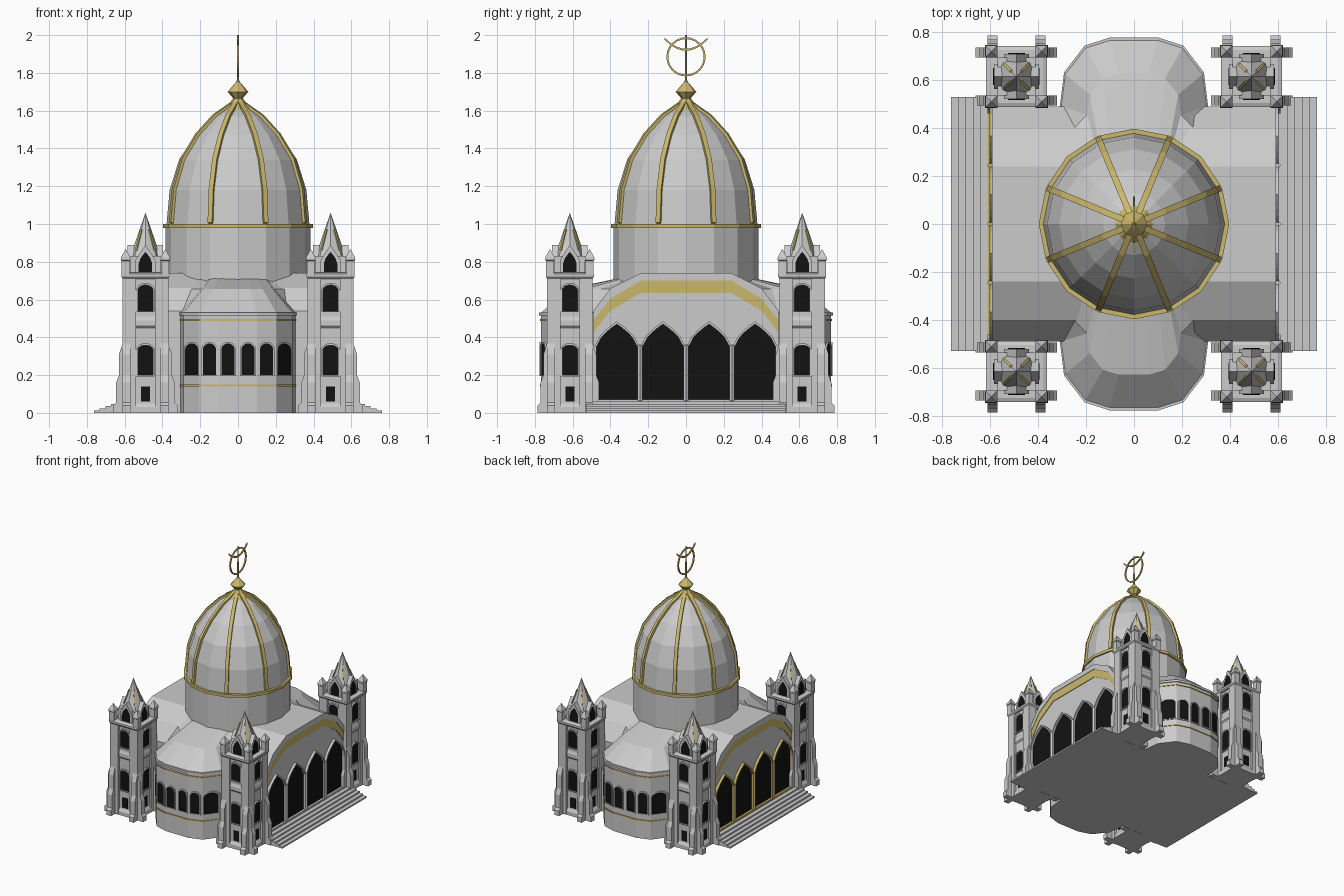
import bpy, bmesh
from math import sin, cos, pi, sqrt

if "Cube" in bpy.data.objects:
    bpy.data.objects.remove(bpy.data.objects["Cube"])

GOLD = bpy.data.materials.new("gold"); GOLD.diffuse_color = (0.6, 0.48, 0.15, 1)
DARK = bpy.data.materials.new("dark"); DARK.diffuse_color = (0.006, 0.006, 0.006, 1)
parts = {}


def bm_of(name):
    if name not in parts:
        parts[name] = bmesh.new()
    return parts[name]


def prism(name, pts, f, d0, d1):
    """Extrude a 2D outline from depth d0 to d1, placed by mapping f(u, v, d)."""
    bm = bm_of(name)
    a = [bm.verts.new(f(u, v, d0)) for u, v in pts]
    b = [bm.verts.new(f(u, v, d1)) for u, v in pts]
    bm.faces.new(a)
    bm.faces.new(b[::-1])
    for i in range(len(pts)):
        j = (i + 1) % len(pts)
        bm.faces.new((a[j], a[i], b[i], b[j]))


def strip(name, inner, outer, f, d0, d1, closed=False):
    """Solid band between two matching polylines."""
    bm = bm_of(name)
    rows = [[bm.verts.new(f(u, v, d)) for u, v in line]
            for line, d in ((inner, d0), (outer, d0), (outer, d1), (inner, d1))]
    n = len(inner)
    for i in range(n if closed else n - 1):
        j = (i + 1) % n
        for k in range(4):
            m = (k + 1) % 4
            bm.faces.new((rows[k][i], rows[k][j], rows[m][j], rows[m][i]))
    if not closed:
        bm.faces.new([r[0] for r in rows])
        bm.faces.new([r[-1] for r in rows][::-1])


def turn(name, prof, n, cx=0, cy=0, phase=0):
    """Revolve a (radius, z) profile with n sides."""
    bm = bm_of(name)
    rings = [[bm.verts.new((cx + r * cos(phase + 2 * pi * i / n), cy + r * sin(phase + 2 * pi * i / n), z))
              for i in range(n)] for r, z in prof]
    for p, q in zip(rings, rings[1:]):
        for i in range(n):
            j = (i + 1) % n
            bm.faces.new((p[i], p[j], q[j], q[i]))
    if prof[0][0] > 0:
        bm.faces.new(rings[0][::-1])
    if prof[-1][0] > 0:
        bm.faces.new(rings[-1])


def square(name, prof, cx, cy):
    turn(name, [(r * sqrt(2), z) for r, z in prof], 4, cx, cy, pi / 4)


def radial(a, cx=0, cy=0):
    """Mapping (radius, z, sideways) in the vertical plane at angle a."""
    return lambda r, z, d: (cx + r * cos(a) - d * sin(a), cy + r * sin(a) + d * cos(a), z)


def arch(w, z0, spring, top, pointed=False, c=0):
    pts = [(c + w, z0)]
    for i in range(9):
        if pointed:
            u = 1 - i / 4
            pts.append((c + w * u, spring + (top - spring) * (1 - abs(u)) ** 0.62))
        else:
            pts.append((c + w * cos(pi * i / 8), spring + (top - spring) * sin(pi * i / 8)))
    return pts + [(c - w, z0)]


def window(pre, f, d, shape, w, z0, spring, top, c=0, t=0.009, depth=0.012):
    """Dark opening with a raised frame."""
    inner = arch(w, z0, spring, top, shape, c)
    outer = arch(w + t, z0 - t * 0.8, spring, top + t * 1.2, shape, c)
    prism(pre + "_openings", inner, f, d - 0.01, d + 0.003)
    strip(pre + "_frames", inner, outer, f, d - 0.01, d + depth, True)


# Nave with faceted vault along x
half = [(0.49, 0), (0.49, 0.54), (0.40, 0.66), (0.24, 0.74)]
prism("nave", half + [(-y, z) for y, z in half[::-1]], lambda u, v, d: (d, u, v), -0.583, 0.583)

# Arcaded facades, porch floors and steps on both ends
band_out = [(-0.49, 0.49), (-0.40, 0.605), (-0.24, 0.70)]
band_in = [(-0.49, 0.425), (-0.40, 0.54), (-0.24, 0.635)]
roof_edge = [(-0.49, 0.54), (-0.40, 0.66), (-0.24, 0.74)]
both = lambda p: p + [(-y, z) for y, z in p[::-1]]
for s in (1, -1):
    side = "right" if s > 0 else "left"
    f = lambda u, v, d, s=s: (s * d, u, v)
    strip("facade_gold_band", both(band_in), both(band_out), f, 0.57, 0.588)
    strip("facade_roof_edge", both(band_out), both(roof_edge), f, 0.57, 0.592)
    for c in (-0.366, -0.122, 0.122, 0.366):
        window(side + "_arcade", f, 0.583, True, 0.108, 0.07, 0.35, 0.47, c, 0.012, 0.02)
    for c in (-0.244, 0, 0.244):
        prism(side + "_arcade_columns", [(-0.014 + c, 0.602), (c, 0.612), (0.014 + c, 0.602),
              (0.014 + c, 0.57), (-0.014 + c, 0.57)], lambda u, v, d, s=s: (s * v, u, d), 0.05, 0.36)
    prism(side + "_porch_floor", [(-0.49, 0.05), (0.49, 0.05), (0.49, 0.066), (-0.49, 0.066)], f, 0.57, 0.61)
    stair = [(0.5, 0), (0.762, 0)]
    for i in range(5):
        stair += [(0.762 - 0.03 * i, 0.012 * (i + 1)), (0.732 - 0.03 * i, 0.012 * (i + 1))]
    stair[-1] = (0.5, 0.06)
    prism("steps", stair, lambda u, v, d, s=s: (s * u, d, v), -0.53, 0.53)

# Polygonal apses at front and back
right = [(0.305, 0.45), (0.305, 0.49), (0.288, 0.625), (0.203, 0.735), (0.10, 0.768)]
outline = right + [(-x, y) for x, y in right[::-1]]


def wall_y(x):
    x = abs(x)
    if x <= 0.10:
        return 0.768
    for (x1, y1), (x0, y0) in zip(right[1:], right[2:]):
        if x0 <= x <= x1:
            return y0 + (y1 - y0) * (x - x0) / (x1 - x0)
    return 0.5


for s in (1, -1):
    flat = lambda u, v, d, s=s: (u, s * v, d)
    grow = lambda k: [(x * k, y * k) for x, y in outline]
    prism("apse_wall", outline, flat, 0, 0.53)
    prism("apse_cornice", grow(1.012), flat, 0.515, 0.532)
    for z in (0.14, 0.487):
        prism("apse_gold_bands", grow(1.008), flat, z, z + 0.01)
    # half-dome roof blending into the nave vault
    bm = bm_of("apse_roof")
    rings = [[(x, y, 0.53) for x, y in outline],
             [(x * 0.64, 0.40 + (y - 0.40) * 0.62, 0.655) for x, y in outline],
             [(x * 0.45, 0.24, 0.738) for x, y in outline]]
    rings[1][0], rings[1][-1] = (0.25, 0.40, 0.655), (-0.25, 0.40, 0.655)
    rings[2][0], rings[2][-1] = (0.2, 0.24, 0.738), (-0.2, 0.24, 0.738)
    rv = [[bm.verts.new((x, s * y, z)) for x, y, z in r] for r in rings]
    for p, q in zip(rv, rv[1:]):
        for i in range(len(p) - 1):
            bm.faces.new((p[i], p[i + 1], q[i + 1], q[i]))
    for c in (-0.245, -0.151, -0.053, 0.053, 0.151, 0.245):
        window("apse", lambda u, z, d, s=s: (u, s * (wall_y(u) + d), z),
               0.0, False, 0.035, 0.2, 0.335, 0.368, c, 0.007, 0.008)

# Drum, dome, ribs and finial
dome = [(0.378, 1.0), (0.362, 1.18), (0.312, 1.34), (0.228, 1.47), (0.13, 1.57), (0.03, 1.635)]
turn("drum", [(0.385, 0.6), (0.385, 0.98)], 16)
turn("dome", dome, 16)
turn("dome_gold_ring", [(0.38, 0.978), (0.397, 0.978), (0.397, 1.0), (0.36, 1.0)], 16)
for k in range(8):
    strip("dome_gold_ribs", [(r - 0.01, z) for r, z in dome],
          [(r + 0.012, z + 0.008) for r, z in dome], radial(pi / 8 + k * pi / 4), -0.013, 0.013)
turn("finial", [(0.08, 1.605), (0.05, 1.635), (0.025, 1.665), (0.055, 1.70), (0.012, 1.75), (0.006, 1.76), (0.005, 2.0)], 8)
side_view = lambda u, v, d: (d, u, v)
circle = lambda r: [(r * cos(i * pi / 12), 1.885 + r * sin(i * pi / 12)) for i in range(24)]
strip("finial_hoop", circle(0.094), circle(0.104), side_view, -0.005, 0.005, True)
bow = [(0.115 * i / 5, 1.917 + 0.06 * (i / 5) ** 2) for i in range(-5, 6)]
strip("finial_crescent", bow, [(y, z + 0.011) for y, z in bow], side_view, -0.005, 0.005)

# Four corner towers
buttress = [(0.05, 0), (0.17, 0), (0.17, 0.04), (0.155, 0.055), (0.155, 0.16), (0.14, 0.2),
            (0.14, 0.31), (0.12, 0.37), (0.12, 0.72), (0.05, 0.72)]
for cx in (-0.49, 0.49):
    for cy in (-0.615, 0.615):
        square("tower_shaft", [(0.105, 0), (0.105, 0.74)], cx, cy)
        square("tower_base_course", [(0.118, 0), (0.118, 0.03), (0.105, 0.05)], cx, cy)
        square("tower_string_course", [(0.105, 0.45), (0.113, 0.46), (0.113, 0.49), (0.105, 0.51)], cx, cy)
        square("tower_cornice", [(0.12, 0.71), (0.127, 0.72), (0.127, 0.735), (0.11, 0.742)], cx, cy)
        square("tower_belfry", [(0.08, 0.73), (0.08, 0.83)], cx, cy)
        turn("tower_spire", [(0.09, 0.80), (0, 1.06)], 8, cx, cy)
        for k in range(4):
            a = k * pi / 2
            f = radial(a, cx, cy)
            face = lambda u, z, d, f=f: f(d, z, u)
            for s in (-0.1, 0.1):
                prism("tower_buttresses", buttress, f, s - 0.021, s + 0.021)
            prism("tower_lower_openings", [(-0.024, 0.06), (0.024, 0.06), (0.024, 0.14), (-0.024, 0.14)],
                  face, 0.09, 0.108)
            window("tower", face, 0.105, False, 0.04, 0.2, 0.335, 0.358)
            window("tower", face, 0.105, False, 0.04, 0.54, 0.65, 0.677)
            # belfry gable, corner pinnacle and gilded spire edge
            prism("tower_gables", [(-0.052, 0.73), (0.052, 0.73), (0.052, 0.81), (0, 0.89), (-0.052, 0.81)],
                  face, 0, 0.094)
            prism("belfry_openings", arch(0.036, 0.745, 0.79, 0.852, True), face, 0.05, 0.097)
            px, py, _ = radial(a + pi / 4, cx, cy)(0.105 * sqrt(2), 0, 0)
            square("tower_pinnacles", [(0.021, 0.72), (0.021, 0.805), (0.026, 0.81), (0.024, 0.825), (0, 0.868)], px, py)
            prism("spire_gold_edges", [(0.06, 0.86), (0.073, 0.86), (0.035, 0.97), (0.02, 0.97)],
                  radial(a + pi / 4, cx, cy), -0.006, 0.006)

# Turn every gathered part into an object
for name, bm in parts.items():
    bmesh.ops.remove_doubles(bm, verts=bm.verts, dist=1e-5)
    bmesh.ops.recalc_face_normals(bm, faces=bm.faces)
    me = bpy.data.meshes.new(name)
    bm.to_mesh(me)
    bm.free()
    if "openings" in name:
        me.materials.append(DARK)
    elif "gold" in name or "finial" in name or name in ("left_arcade_frames", "left_arcade_columns", "left_porch_floor"):
        me.materials.append(GOLD)
    bpy.context.collection.objects.link(bpy.data.objects.new(name, me))

for m in bpy.data.materials:
    if m.users and not m.is_grease_pencil:
        m.use_nodes = True
        m.node_tree.nodes["Principled BSDF"].inputs["Base Color"].default_value = m.diffuse_color
